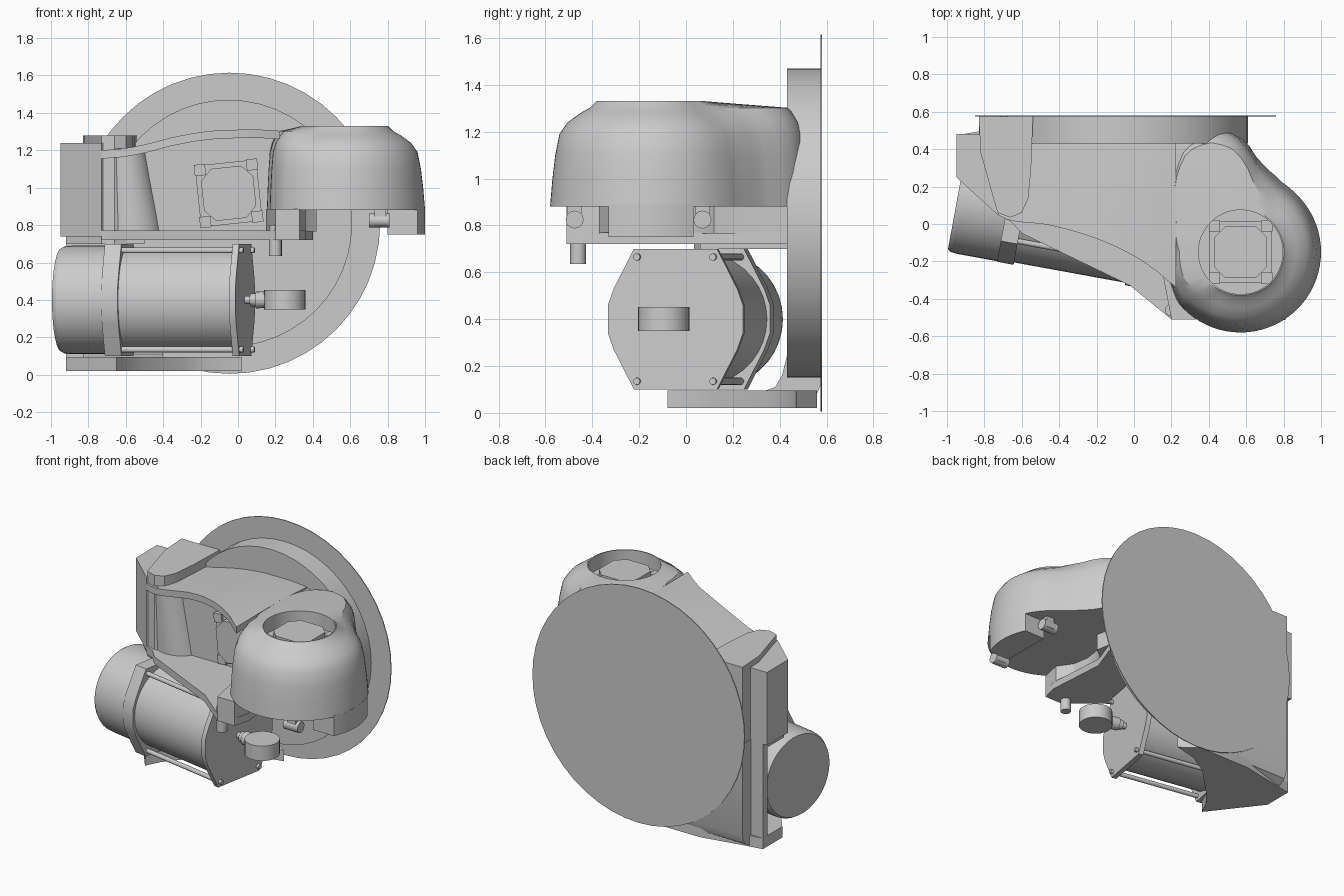
import bpy, bmesh
from math import sin, cos, pi, radians, atan2
from mathutils import Matrix

if "Cube" in bpy.data.objects:
    bpy.data.objects.remove(bpy.data.objects["Cube"])

I = Matrix.Identity(4)


def make(name, rings, caps=True, m=I):
    """Skin a list of equal-length vertex rings."""
    bm = bmesh.new()
    vs = [[bm.verts.new(p) for p in r] for r in rings]
    n = len(rings[0])
    for a, b in zip(vs, vs[1:]):
        for i in range(n):
            j = (i + 1) % n
            bm.faces.new((a[i], a[j], b[j], b[i]))
    if caps:
        bm.faces.new(vs[0][::-1])
        bm.faces.new(vs[-1])
    bmesh.ops.recalc_face_normals(bm, faces=bm.faces)
    me = bpy.data.meshes.new(name)
    bm.to_mesh(me)
    bm.free()
    ob = bpy.data.objects.new(name, me)
    bpy.context.collection.objects.link(ob)
    ob.matrix_world = m
    return ob


def prism(name, pts, lo, hi, axis='z', m=I):
    f = {'z': lambda u, v, w: (u, v, w), 'x': lambda u, v, w: (w, u, v),
         'y': lambda u, v, w: (u, w, v)}[axis]
    return make(name, [[f(u, v, w) for u, v in pts] for w in (lo, hi)], m=m)


def circle(cx, cy, r, n=32):
    return [(cx + r * cos(2 * pi * i / n), cy + r * sin(2 * pi * i / n)) for i in range(n)]


def chamfer_square(h, c):
    k = h - c
    return [(h, -k), (h, k), (k, h), (-k, h), (-h, k), (-h, -k), (-k, -h), (k, -h)]


def lerp(table, t):
    for (a, p), (b, q) in zip(table, table[1:]):
        if t <= b:
            return p + (q - p) * (t - a) / (b - a)
    return table[-1][1]


# Mounting disc and flange at the back
prism('mounting_disc', circle(-.045, .81, .805, 48), .574, .58, 'y')
prism('flange', circle(-.05, .81, .66, 48), .43, .575, 'y')

# Curved lid, recessed core and floor of the arm, lofted along x
front = [(-.73, .05), (-.66, .015), (-.6, .01), (-.48, 0), (-.35, -.03), (-.22, -.07),
         (-.1, -.12), (0, -.17), (.1, -.235), (.2, -.32), (.33, -.42)]
top = [(-.73, 1.2), (-.6, 1.21), (-.48, 1.235), (-.35, 1.27), (-.22, 1.295), (-.1, 1.308),
       (.1, 1.312), (.2, 1.305), (.33, 1.3)]


def loft(name, xs, y0, y1, z0, z1, back_drop):
    rings = []
    for x in xs:
        rings.append([(x, y0(x), z0(x)), (x, y1, z0(x)), (x, y1, z1(x) - back_drop(x)),
                      (x, .15, z1(x)), (x, y0(x), z1(x))])
    return make(name, rings)


xs = [-.73 + i * 1.06 / 20 for i in range(21)]
drop = lambda x: .025 * (x + .73)
loft('arm_lid', [x for x in xs if x < .25], lambda x: lerp(front, x), .5,
     lambda x: lerp(top, x) - .045, lambda x: lerp(top, x), drop)
loft('arm_core', [x for x in xs if x > -.7], lambda x: .1, .5,
     lambda x: .74, lambda x: lerp(top, x) - .01, drop)
prism('arm_floor', [(-.73, .05), (-.66, .015), (-.6, -.05), (-.02, -.33), (.2, -.51), (.33, -.51),
                    (.36, -.4), (.33, .03), (.4, .22), (.4, .5), (-.73, .5)], .72, .77)
prism('dome_support', [(.2, -.51), (.33, -.51), (.36, -.37), (.29, -.27), (.27, -.15), (.29, -.03),
                       (.34, .06), (.42, .12), (.4, .22), (.4, .5), (.15, .5), (.15, -.25)], .765, .885)

# Rounded column at the left of the recess
col = []
for z, w in ((.74, .16), (.9, .145), (1.05, .13), (1.21, .115)):
    col.append([(-.72 + w + w * cos(a), .16 - .135 * sin(a), z)
                for a in [pi * i / 12 for i in range(13)]] + [(-.72, .45, z), (-.72 + 2 * w, .45, z)])
make('left_column', col)

# Dome with a tail that blends into the flange and the lid
C = (.57, -.15)
reach = [(0, .43), (48, .43), (60, .435), (72, .465), (80, .51), (89, .61), (96, .665),
         (105, .69), (118, .68), (137, .55), (155, .45), (180, .4), (205, .41), (220, .43), (360, .43)]
slope = [(0, 1), (50, 1), (85, .7), (110, .45), (130, .4), (205, .45), (240, 1), (360, 1)]
angs = [i * 5 for i in range(72)]


def ring(z, f):
    return [(C[0] + f(a) * cos(radians(a)), C[1] + f(a) * sin(radians(a)), z) for a in angs]


rings = [ring(z, lambda a, o=o: max(.24, lerp(reach, a) - o * lerp(slope, a)))
         for z, o in ((.88, 0), (1.0, .01), (1.1, .022), (1.19, .04), (1.24, .075),
                      (1.28, .13), (1.302, .17))]
rings += [ring(1.33, lambda a: .232), ring(1.33, lambda a: .225), ring(1.23, lambda a: .225)]
make('dome', rings)

# Lip and pegs under the dome
arc = [(C[0] + .43 * cos(radians(a)), C[1] + .43 * sin(radians(a))) for a in range(-25, 26, 5)]
prism('dome_lip', arc + [(.8, .03), (.8, -.33)], .75, .89)
for x, y in ((.76, -.475), (.8, .07)):
    prism('stop_peg', circle(y, .825, .038, 16), x - .06, x + .05, 'x')
    prism('peg_tab', [(x - .03, y - .03), (x + .03, y - .03), (x + .03, y + .03), (x - .03, y + .03)], .8, .89)
prism('hanging_peg', circle(.2, -.46, .034, 16), .635, .8)


# Drive sockets: plate, octagon and four corner blocks
def socket(name, m, h):
    prism(name + '_plate', chamfer_square(.165, .03), 0, .015, m=m)
    prism(name + '_octagon', chamfer_square(.14, .06), 0, h, m=m)
    for sx in (-1, 1):
        for sy in (-1, 1):
            prism(name + '_corner', [(sx * .14 + u, sy * .14 + v) for u, v in
                                     ((-.03, -.03), (.03, -.03), (.03, .03), (-.03, .03))], 0, .03, m=m)


socket('dome_socket', Matrix.Translation((.57, -.15, 1.23)), .065)
socket('recess_socket', Matrix.Translation((-.05, .1, .97)) @ Matrix.Rotation(pi / 2, 4, 'X')
       @ Matrix.Rotation(radians(6), 4, 'Z'), .06)

# Left side block, wall, and bracket with its foot
prism('side_block', [(-.95, .48), (-.95, .25), (-.73, .05), (-.68, .1), (-.68, .48)], .74, 1.24)
prism('side_wall', [(-.83, .575), (-.82, .38), (-.73, .06), (-.66, .035), (-.6, .06), (-.565, .14),
                    (-.55, .3), (-.54, .575)], .7, 1.28)
prism('bracket_top', [(-.92, .47), (-.92, .25), (-.72, .06), (-.5, .06), (-.5, .47)], .7, .75)
prism('bracket_outer', [(-.92, .48), (-.92, .43), (-.6, .43), (-.6, .48)], .03, .75)
prism('bracket_inner', [(.34, .03), (.5, .03), (.55, .06), (.575, .12), (.575, .75), (.43, .75),
                        (.43, .24), (.41, .16), (.38, .11), (.34, .095)], -.83, -.4, 'x')
prism('bracket_foot', [(-.92, .48), (-.92, .27), (-.65, -.08), (-.6, .02), (-.5, .14), (-.3, .34),
                       (-.15, .43), (.02, .47), (-.1, .56), (-.5, .56), (-.8, .5)], .02, .095)

# Tilted motor: local x runs along its axis
M = Matrix.Translation((-.945, .135, .4)) @ Matrix.Rotation(atan2(-.18, .983), 4, 'Z')
make('motor_body', [[(s, u, v) for u, v in circle(0, 0, r, 36)] for s, r in
                    ((0, .275), (.02, .287), (.06, .29), (.3, .29), (.31, .28), (.98, .28))], m=M)
hexa = []
for sx, sz in ((1, 1), (-1, 1), (-1, -1), (1, -1)):
    q = [(.293, .06), (.268, .13), (.18, .3)]
    hexa += [(sx * u, sz * v) for u, v in (q if sx * sz > 0 else q[::-1])]
prism('motor_collar', hexa, .27, .36, 'x', M)
prism('motor_end_plate', hexa, .965, 1.0, 'x', M)
for y in (-.165, .165):
    for z in (-.265, .265):
        prism('tie_rod', circle(y, z, .015, 12), .3, 1.02, 'x', M)

# Piston rod and eye
make('piston_rod', [[(s, u, v) for u, v in circle(0, 0, r, 16)] for s, r in
                    ((.99, .022), (1.03, .022), (1.03, .035), (1.06, .035), (1.06, .045), (1.16, .042),
                     (1.2, .04))], m=M)
prism('rod_eye', circle(.25, -.095, .11, 28), .35, .452)

# Smooth shading with sharp edges
bpy.ops.object.select_all(action='SELECT')
bpy.context.view_layer.objects.active = bpy.context.selected_objects[0]
bpy.ops.object.shade_smooth_by_angle(angle=radians(25))
